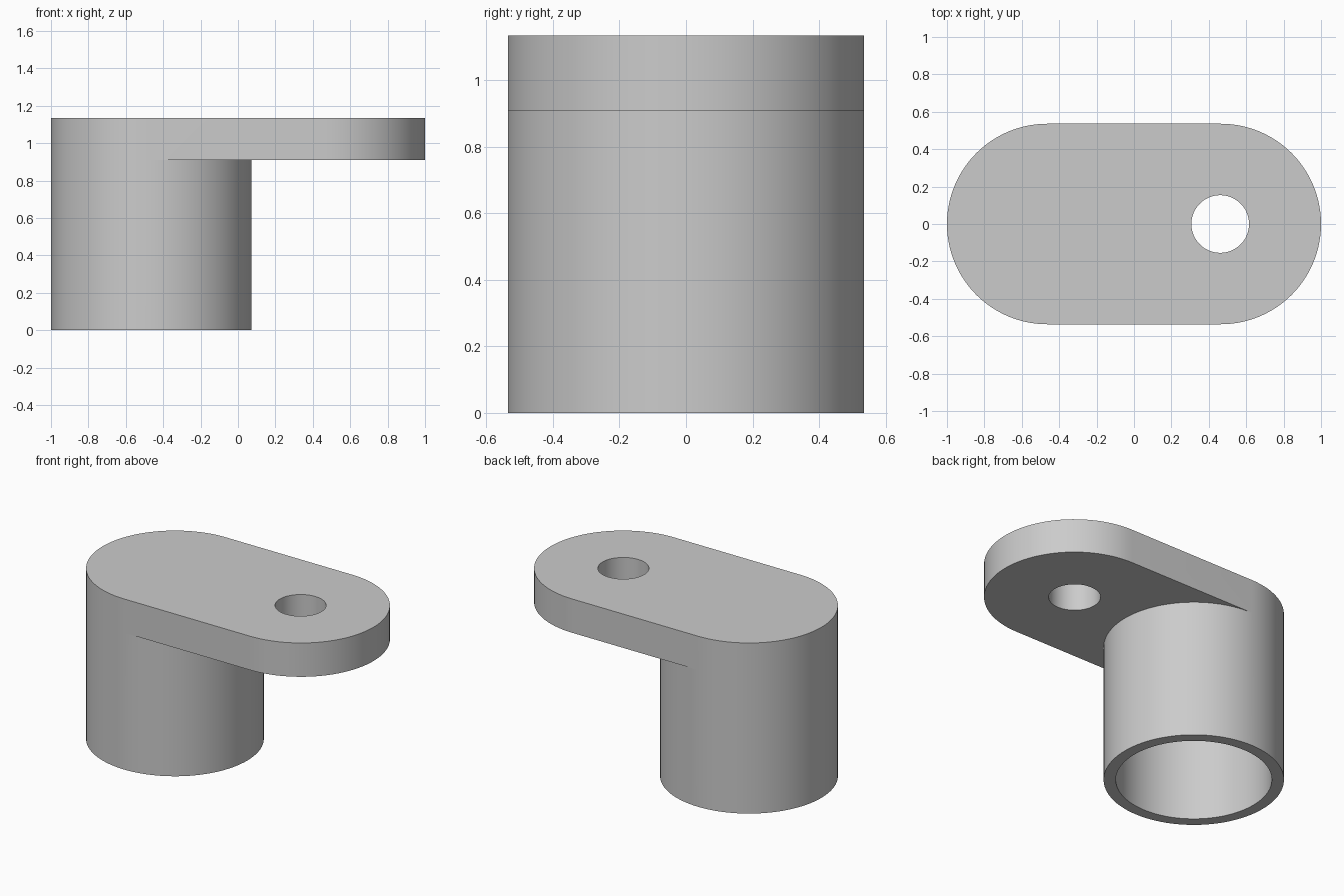
import bpy, bmesh
from math import pi, cos, sin

if "Cube" in bpy.data.objects:
    bpy.data.objects.remove(bpy.data.objects["Cube"], do_unlink=True)

# Main dimensions
R_OUT, R_BORE, R_HOLE = 0.536, 0.464, 0.154
CX = 1 - R_OUT
HOLE_X = 0.461
Z_UNDER, Z_TOP = 0.91, 1.135
HALF = 48

bm = bmesh.new()
shared = {}


def vert(x, y, z):
    """Return the one vertex at this place, so neighbouring parts are welded."""
    key = (round(x, 5), round(y, 5), round(z, 5))
    if key not in shared:
        shared[key] = bm.verts.new(key)
    return shared[key]


def arc(cx, r, start, steps):
    angles = [start + pi * i / HALF for i in range(steps)]
    return [(cx + r * cos(a), r * sin(a)) for a in angles]


def circle(cx, r):
    return arc(cx, r, -pi / 2, 2 * HALF)


def loop(points, z):
    return [vert(x, y, z) for x, y in points]


def wall(points, z0, z1):
    low, high = loop(points, z0), loop(points, z1)
    for i in range(len(low)):
        bm.faces.new((low[i - 1], low[i], high[i], high[i - 1]))


def fill(z, *outlines):
    edges = []
    for points in outlines:
        vs = loop(points, z)
        for i in range(len(vs)):
            pair = (vs[i - 1], vs[i])
            edges.append(bm.edges.get(pair) or bm.edges.new(pair))
    bmesh.ops.triangle_fill(bm, edges=edges, use_beauty=True, normal=(0, 0, 1))


# Outlines
end_arc = arc(CX, R_OUT, -pi / 2, HALF + 1)
stadium = end_arc + arc(-CX, R_OUT, pi / 2, HALF + 1)
inner_arc = arc(-CX, R_OUT, -pi / 2, HALF + 1)
tube, bore = circle(-CX, R_OUT), circle(-CX, R_BORE)
hole = circle(HOLE_X, R_HOLE)

# Arm plate with its through hole
wall(stadium, Z_UNDER, Z_TOP)
wall(hole, Z_UNDER, Z_TOP)
fill(Z_TOP, stadium, hole)
fill(Z_UNDER, end_arc + inner_arc[::-1], hole)

# Hollow socket: outer wall, bore, rim and bore ceiling
wall(tube, 0, Z_UNDER)
wall(bore, 0, Z_UNDER)
rim_out, rim_in = loop(tube, 0), loop(bore, 0)
for i in range(len(tube)):
    bm.faces.new((rim_out[i - 1], rim_out[i], rim_in[i], rim_in[i - 1]))
bm.faces.new(loop(bore, Z_UNDER))

bmesh.ops.recalc_face_normals(bm, faces=bm.faces[:])
mesh = bpy.data.meshes.new("socket_arm")
bm.to_mesh(mesh)
bm.free()
body = bpy.data.objects.new("socket_arm", mesh)
bpy.context.collection.objects.link(body)

# Plain grey
grey = bpy.data.materials.new("plain_grey")
grey.use_nodes = True
colour = (0.6, 0.6, 0.6, 1)
grey.diffuse_color = colour
grey.node_tree.nodes["Principled BSDF"].inputs["Base Color"].default_value = colour
mesh.materials.append(grey)

# Smooth round walls with crisp rims
bpy.ops.object.select_all(action="DESELECT")
body.select_set(True)
bpy.context.view_layer.objects.active = body
bpy.ops.object.shade_smooth_by_angle(angle=pi / 6)
